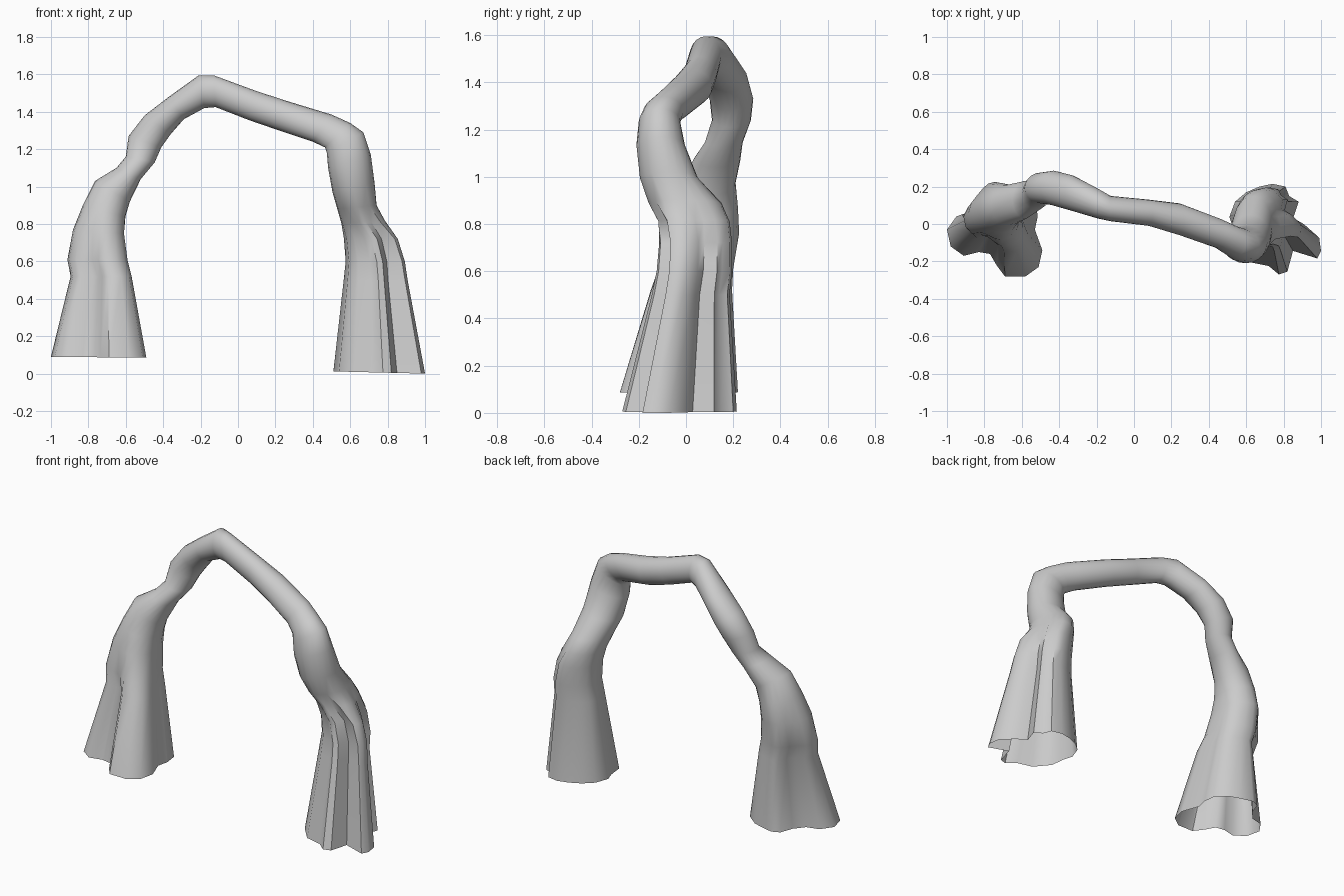
import bpy, bmesh, math

N = 20  # points around each ring

# fluted foot outlines (x, y), starting on the inner side of each leg
LEFT_FOOT = [(-.53, -.03), (-.515, .04), (-.525, .12), (-.6, .18), (-.66, .2),
             (-.74, .22), (-.79, .2), (-.82, .12), (-.87, .06), (-.95, .04),
             (-1, -.03), (-.98, -.12), (-.91, -.17), (-.83, -.15), (-.77, -.16),
             (-.735, -.22), (-.69, -.28), (-.58, -.28), (-.51, -.23), (-.49, -.14)]
RIGHT_FOOT = [(.53, -.02), (.51, .04), (.54, .12), (.6, .17), (.67, .2),
              (.74, .215), (.81, .2), (.83, .15), (.88, .12), (.85, .03),
              (.91, 0), (.99, -.07), (1, -.14), (.98, -.18), (.85, -.14),
              (.82, -.25), (.775, -.265), (.72, -.22), (.62, -.2), (.54, -.11)]

# rings: outer x, outer z, inner x, inner z, y min, y max, fluting amount
LEFT_LEG = [(-1, .09, -.49, .085, -.28, .22, 1),
            (-.895, .52, -.568, .52, -.15, .195, .9),
            (-.912, .61, -.588, .61, -.12, .2, .6),
            (-.882, .77, -.605, .75, -.09, .225, .3),
            (-.83, .9, -.6, .84, -.05, .22, .1),
            (-.765, 1.03, -.578, .92, -.01, .21, 0)]
SPAN = [(-.65, 1.1, -.52, 1.04, .03, .23, 0),
        (-.6, 1.16, -.445, 1.13, .08, .24, 0),
        (-.585, 1.27, -.41, 1.21, .11, .275, 0),
        (-.5, 1.38, -.36, 1.28, .1, .285, 0),
        (-.37, 1.48, -.29, 1.36, .07, .26, 0),
        (-.21, 1.595, -.18, 1.42, .03, .19, 0),
        (-.13, 1.595, -.12, 1.425, .015, .15, 0),
        (.1, 1.51, .06, 1.355, -.01, .13, 0),
        (.27, 1.455, .22, 1.3, -.06, .11, 0),
        (.5, 1.385, .4, 1.24, -.13, .03, 0),
        (.6, 1.34, .465, 1.21, -.18, -.01, 0),
        (.67, 1.29, .475, 1.18, -.2, -.025, 0)]
RIGHT_LEG = [(.71, 1.17, .482, 1.1, -.21, -.005, 0),
             (.73, 1.02, .505, .97, -.195, .05, 0),
             (.745, .9, .53, .88, -.16, .15, .1),
             (.79, .82, .55, .8, -.12, .185, .4),
             (.86, .72, .565, .72, -.115, .195, .8),
             (.895, .6, .575, .6, -.125, .195, .9),
             (.907, .5, .565, .5, -.145, .185, 1),
             (1, 0, .51, .012, -.27, .215, 1)]


def unit_outline(points, flip):
    """Scale an outline into the -1..1 square, with +u facing the inner side."""
    xs, ys = zip(*points)
    cx, hx = (max(xs) + min(xs)) / 2, (max(xs) - min(xs)) / 2
    cy, hy = (max(ys) + min(ys)) / 2, (max(ys) - min(ys)) / 2
    return [(flip * (x - cx) / hx, (y - cy) / hy) for x, y in points]


def add_ring(bm, spec, outline):
    xo, zo, xi, zi, y0, y1, flute = spec
    ring = []
    for i, (pu, pv) in enumerate(outline):
        a = math.tau * i / N
        u = math.cos(a) * (1 - flute) + pu * flute
        v = math.sin(a) * (1 - flute) + pv * flute
        ring.append(bm.verts.new(((xo + xi) / 2 + u * (xi - xo) / 2,
                                  (y0 + y1) / 2 + v * (y1 - y0) / 2,
                                  (zo + zi) / 2 + u * (zi - zo) / 2)))
    return ring


# rock arch: one open-ended skin from the left foot over to the right foot
bm = bmesh.new()
left, right = unit_outline(LEFT_FOOT, 1), unit_outline(RIGHT_FOOT, -1)
rings = [add_ring(bm, s, left) for s in LEFT_LEG + SPAN]
rings += [add_ring(bm, s, right) for s in RIGHT_LEG]
for a, b in zip(rings, rings[1:]):
    for i in range(N):
        j = (i + 1) % N
        bm.faces.new((a[i], a[j], b[j], b[i]))
bmesh.ops.recalc_face_normals(bm, faces=bm.faces)

mesh = bpy.data.meshes.new("rock_arch")
bm.to_mesh(mesh)
bm.free()
arch = bpy.data.objects.new("rock_arch", mesh)
bpy.context.collection.objects.link(arch)
bpy.context.view_layer.objects.active = arch
arch.select_set(True)
bpy.ops.object.shade_smooth_by_angle(angle=math.radians(50))
